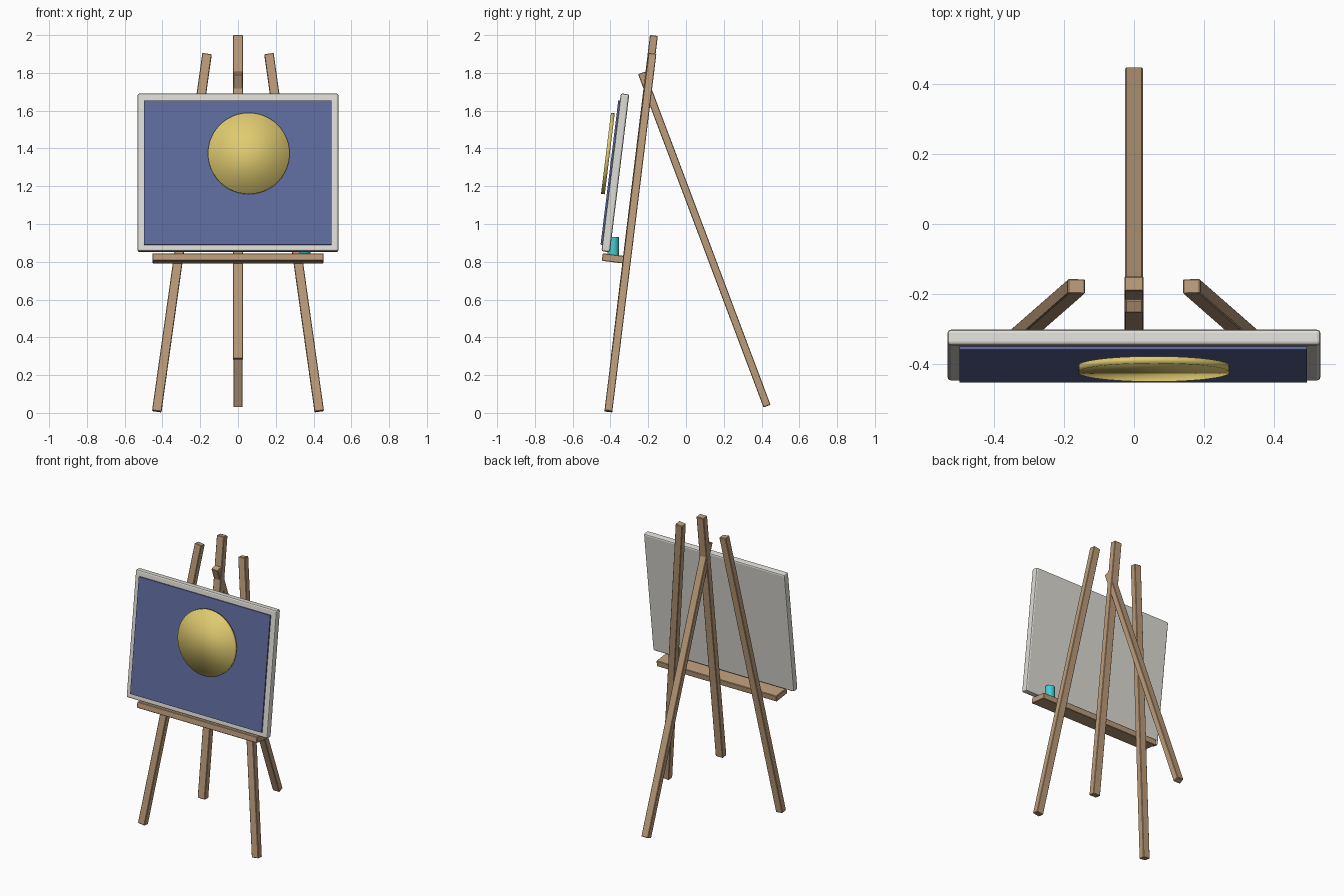
import bpy
import math
from mathutils import Matrix, Vector

if "Cube" in bpy.data.objects:
    bpy.data.objects.remove(bpy.data.objects["Cube"])

LEAN = math.radians(-7)  # the front of the easel leans back


def material(name, rgb):
    m = bpy.data.materials.new(name)
    m.use_nodes = True
    m.diffuse_color = (*rgb, 1)
    m.node_tree.nodes["Principled BSDF"].inputs["Base Color"].default_value = (*rgb, 1)
    return m


wood = material("light_wood", (0.50, 0.33, 0.195))
white = material("canvas_white", (0.73, 0.715, 0.665))
blue = material("paint_blue", (0.114, 0.15, 0.342))
gold = material("paint_gold", (0.745, 0.597, 0.162))
cyan = material("cup_cyan", (0.061, 0.61, 0.66))


def finish(obj, name, mat, bevel=0.0, segments=1):
    obj.name = name
    obj.data.materials.append(mat)
    if bevel:
        mod = obj.modifiers.new("Soft edges", "BEVEL")
        mod.width, mod.segments = bevel, segments
    return obj


def box(name, size, matrix, mat, bevel=0.0, segments=1):
    bpy.ops.mesh.primitive_cube_add(size=1)
    obj = bpy.context.object
    obj.data.transform(Matrix.Diagonal((*size, 1)))
    obj.matrix_world = matrix
    return finish(obj, name, mat, bevel, segments)


def leaning(x, y, z):
    return Matrix.Translation((x, y, z)) @ Matrix.Rotation(LEAN, 4, "X")


def beam(name, start, end, width, depth):
    """Square-ended wooden bar between two points."""
    a, b = Vector(start), Vector(end)
    along = (b - a).normalized()
    side = along.cross(Vector((1, 0, 0))).normalized()
    across = side.cross(along)
    rot = Matrix((across, side, along)).transposed().to_4x4()
    return box(name, (width, depth, (b - a).length),
               Matrix.Translation((a + b) / 2) @ rot, wood, 0.003)


# Legs and centre mast
for label, s in (("left", 1), ("right", -1)):
    beam("front_leg_" + label, (s * 0.43, -0.411, 0.008), (s * 0.164, -0.178, 1.9), 0.05, 0.042)
beam("centre_mast", (0, -0.378, 0.285), (0, -0.17, 1.998), 0.054, 0.042)
beam("rear_leg", (0, 0.429, 0.036), (0, -0.235, 1.8), 0.05, 0.04)

# Tray
box("tray", (0.906, 0.115, 0.04), leaning(0, -0.386, 0.818), wood, 0.003)

# Canvas with painted field
box("canvas", (1.064, 0.045, 0.842), leaning(0, -0.374, 1.271), white, 0.01, 2)
box("painted_field", (0.992, 0.009, 0.77), leaning(-0.002, -0.401, 1.272), blue)

# Painted round disc, softly shaded across its face
bpy.ops.mesh.primitive_cylinder_add(vertices=48, radius=0.216, depth=0.02)
disc = bpy.context.object
disc.matrix_world = leaning(0.057, -0.4135, 1.373) @ Matrix.Rotation(math.pi / 2, 4, "X")
finish(disc, "painted_disc", gold)
bpy.ops.object.shade_smooth()

# Small cup on the tray
bpy.ops.mesh.primitive_cylinder_add(vertices=24, radius=0.03, depth=0.096,
                                    location=(0.355, -0.385, 0.882))
finish(bpy.context.object, "cup", cyan)
bpy.ops.object.shade_smooth_by_angle()
